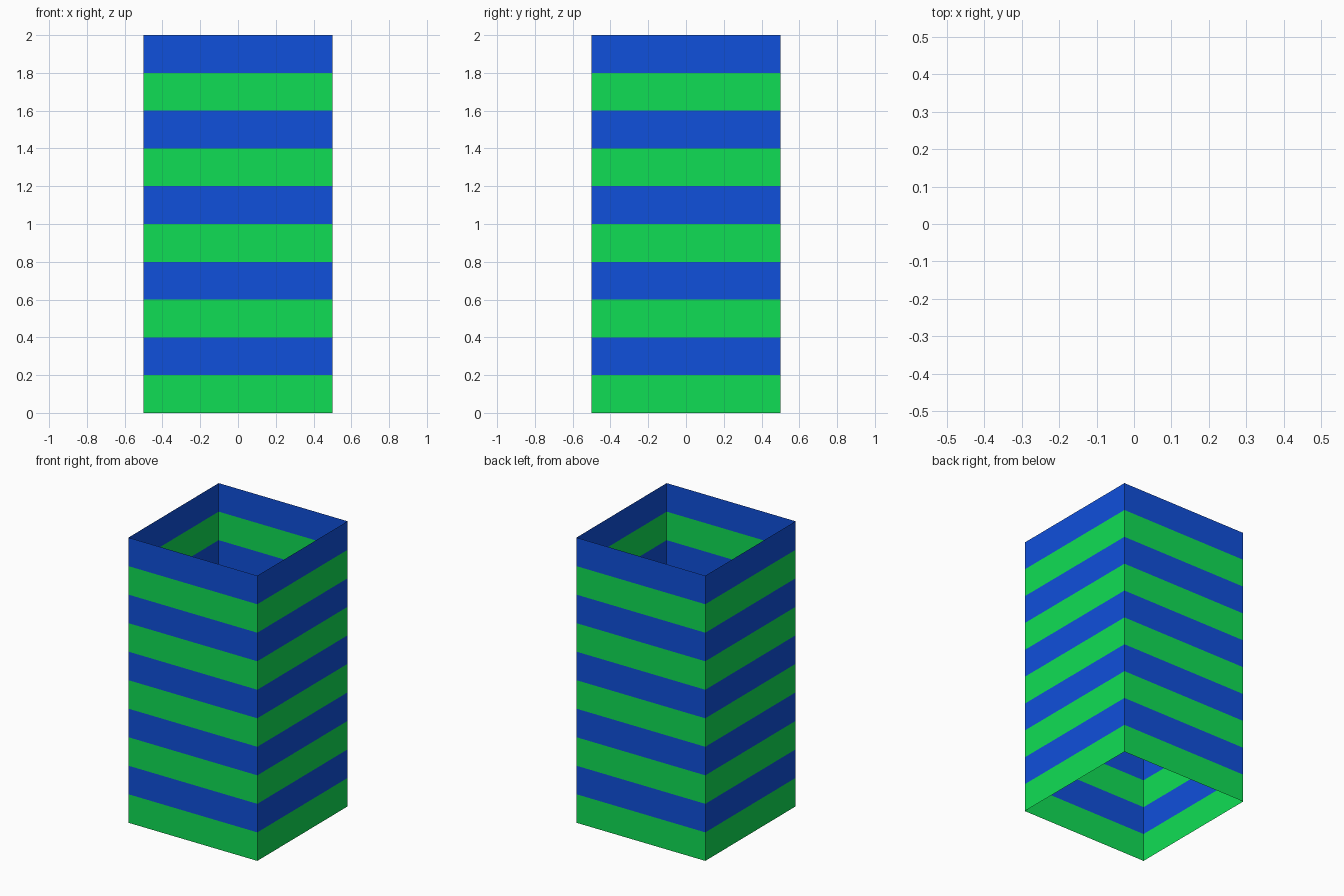
import bpy, bmesh

if "Cube" in bpy.data.objects:
    bpy.data.objects.remove(bpy.data.objects["Cube"])

BANDS = 10
BAND_HEIGHT = 0.2
HALF = 0.5


def make_material(name, color):
    mat = bpy.data.materials.new(name)
    mat.diffuse_color = color
    mat.use_nodes = True
    mat.node_tree.nodes["Principled BSDF"].inputs["Base Color"].default_value = mat.diffuse_color
    return mat


green = make_material("green", (0.005, 0.73, 0.09, 1))
blue = make_material("blue", (0.005, 0.08, 0.71, 1))

# Open square tube: a square outline extruded upwards one band at a time
bm = bmesh.new()
corners = [bm.verts.new((x * HALF, y * HALF, 0))
           for x, y in ((-1, -1), (1, -1), (1, 1), (-1, 1))]
edges = [bm.edges.new((corners[i], corners[(i + 1) % 4])) for i in range(4)]

for band in range(BANDS):
    geom = bmesh.ops.extrude_edge_only(bm, edges=edges)["geom"]
    verts = [g for g in geom if isinstance(g, bmesh.types.BMVert)]
    bmesh.ops.translate(bm, verts=verts, vec=(0, 0, BAND_HEIGHT))
    # Alternate the stripe colours, starting with green
    for g in geom:
        if isinstance(g, bmesh.types.BMFace):
            g.material_index = band % 2
    edges = [g for g in geom if isinstance(g, bmesh.types.BMEdge)
             and all(v in verts for v in g.verts)]

# Point every wall outwards
bm.normal_update()
for face in bm.faces:
    if face.normal.dot(face.calc_center_median()) < 0:
        face.normal_flip()

mesh = bpy.data.meshes.new("striped_tube")
bm.to_mesh(mesh)
bm.free()
mesh.materials.append(green)
mesh.materials.append(blue)
tube = bpy.data.objects.new("striped_tube", mesh)
bpy.context.collection.objects.link(tube)
